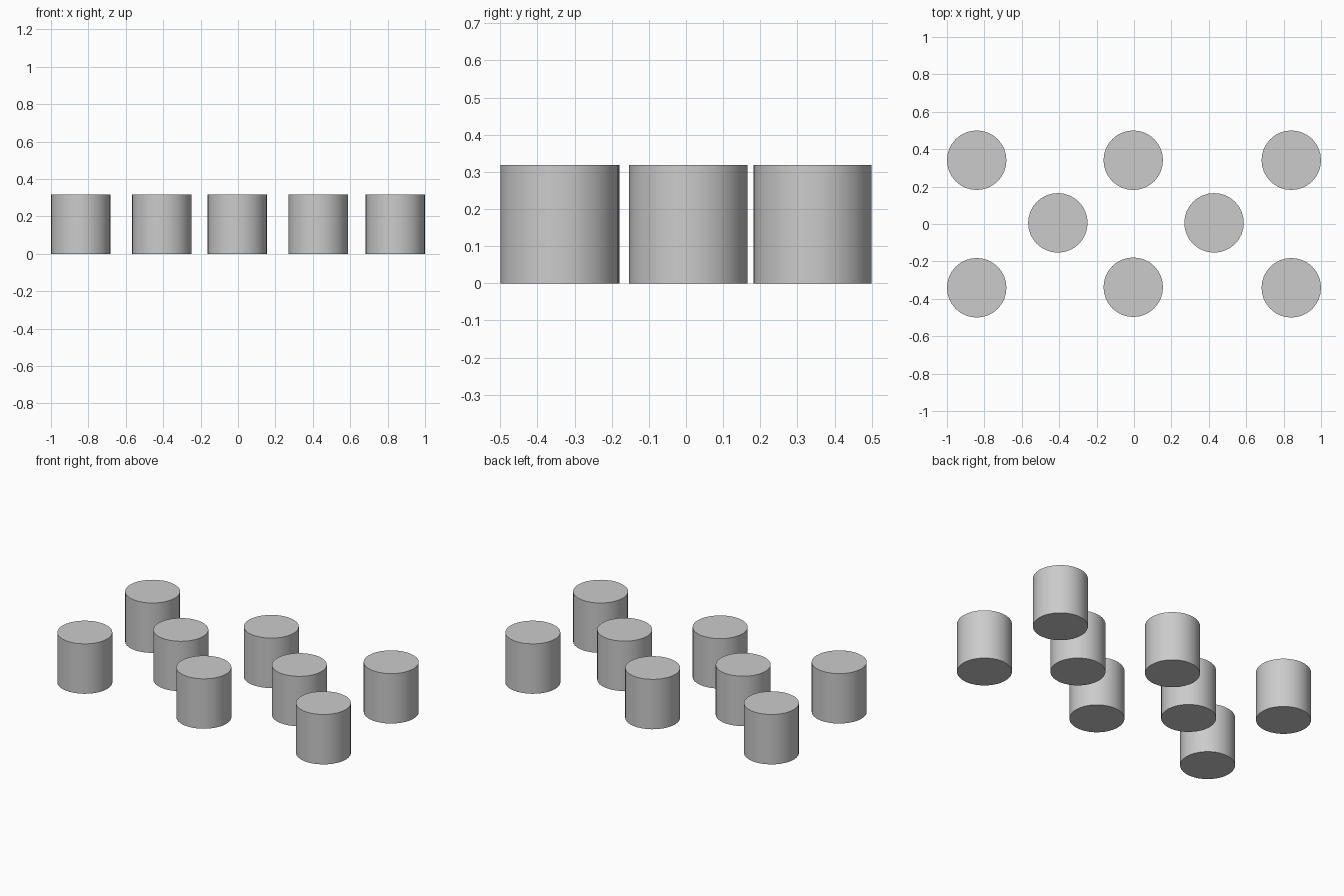
import bpy
import math

if "Cube" in bpy.data.objects:
    bpy.data.objects.remove(bpy.data.objects["Cube"])

RADIUS = 0.159
HEIGHT = 0.318


def add_peg(name, x, y):
    bpy.ops.mesh.primitive_cylinder_add(vertices=32, radius=RADIUS, depth=HEIGHT,
                                        location=(x, y, HEIGHT / 2))
    bpy.context.object.name = name
    bpy.ops.object.shade_smooth_by_angle(angle=math.radians(30))


# Rows of upright round pegs: back and front rows of three, middle row of two
rows = {
    "back": [(-0.841, 0.341), (-0.004, 0.341), (0.841, 0.341)],
    "middle": [(-0.407, 0.006), (0.428, 0.006)],
    "front": [(-0.841, -0.341), (-0.004, -0.338), (0.841, -0.341)],
}
for row, spots in rows.items():
    for i, (x, y) in enumerate(spots, 1):
        add_peg(f"{row}_peg_{i}", x, y)
